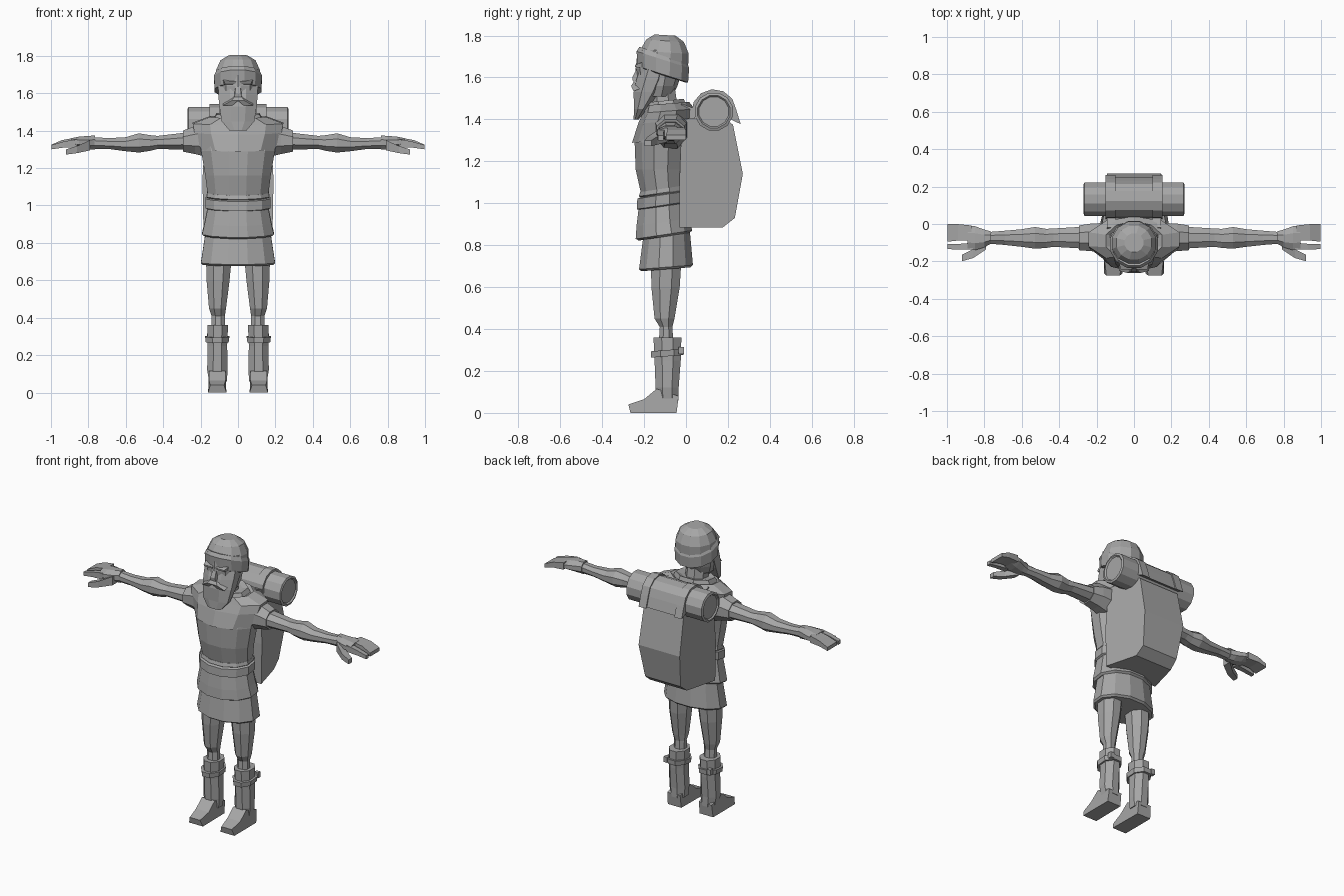
import bpy, bmesh, math

GREY = bpy.data.materials.new("mid_grey")
GREY.diffuse_color = (.38, .38, .38, 1)


def finish(name, bm, mirror=False):
    bmesh.ops.recalc_face_normals(bm, faces=bm.faces)
    me = bpy.data.meshes.new(name)
    bm.to_mesh(me)
    bm.free()
    me.materials.append(GREY)
    ob = bpy.data.objects.new(name, me)
    bpy.context.collection.objects.link(ob)
    if mirror:
        ob.modifiers.new("mirror", 'MIRROR').use_mirror_merge = False
    return ob


def loft(name, sections, n=8, axis='z', tilt=0.0, mirror=False):
    """Skin n-sided rings. Section = (position, a0, a1, b0, b1);
    a,b are x,y on the z axis, or y,z on the x axis."""
    bm = bmesh.new()
    rings = []
    k = 1 / math.cos(math.pi / n)
    for p, a0, a1, b0, b1 in sections:
        ring = []
        for i in range(n):
            t = 2 * math.pi * (i + .5) / n
            a = (a0 + a1) / 2 + (a1 - a0) / 2 * k * math.cos(t)
            db = (b1 - b0) / 2 * k * math.sin(t)
            b = (b0 + b1) / 2 + db
            q = p + tilt * db
            ring.append(bm.verts.new((a, b, q) if axis == 'z' else (q, a, b)))
        rings.append(ring)
    for r, s in zip(rings, rings[1:]):
        for i in range(n):
            j = (i + 1) % n
            bm.faces.new((r[i], r[j], s[j], s[i]))
    bm.faces.new(rings[0])
    bm.faces.new(rings[-1])
    return finish(name, bm, mirror)


def body(name, sections, n=12, tilt=0.0):
    """Centred loft: section = (z, half width, y front, y back)."""
    return loft(name, [(z, -w, w, f, b) for z, w, f, b in sections], n, tilt=tilt)


def prism(name, pts, mirror=False):
    """Side profile with its own x range per point: (y, z, x0, x1)."""
    bm = bmesh.new()
    lo = [bm.verts.new((a, y, z)) for y, z, a, b in pts]
    hi = [bm.verts.new((b, y, z)) for y, z, a, b in pts]
    bm.faces.new(lo)
    bm.faces.new(hi)
    for i in range(len(pts)):
        j = (i + 1) % len(pts)
        bm.faces.new((lo[i], lo[j], hi[j], hi[i]))
    return finish(name, bm, mirror)


# Legs and boots
loft("leg", [(.33, .07, .142, -.13, -.06), (.41, .07, .142, -.125, -.065),
             (.45, .064, .155, -.15, -.055), (.6, .045, .168, -.165, -.03),
             (.76, .03, .172, -.168, -.02)], mirror=True)
loft("boot_shaft", [(.06, .06, .155, -.14, -.035), (.12, .055, .165, -.145, -.035),
                    (.25, .058, .162, -.15, -.025), (.36, .053, .163, -.155, -.022)],
     mirror=True)
loft("boot_strap", [(.27, .05, .172, -.166, -.012), (.3, .046, .176, -.168, -.01)],
     tilt=.08, mirror=True)
prism("boot_buckle", [(-.035, .28, .14, .165), (-.01, .28, .14, .165),
                      (-.01, .315, .14, .165), (-.035, .315, .14, .165)], mirror=True)
prism("foot", [(-.275, .04, .075, .148), (-.265, 0, .062, .16), (-.045, 0, .065, .16),
               (-.035, .08, .066, .156), (-.14, .115, .066, .156),
               (-.2, .065, .066, .156)], mirror=True)

# Tunic: two skirts, belt, chest with sloping shoulders
body("lower_skirt", [(.685, .188, -.212, .022), (.695, .198, -.224, .033),
                     (.84, .176, -.205, .02), (.9, .16, -.19, .01)], tilt=.08)
body("upper_skirt", [(.84, .18, -.225, .015), (.85, .192, -.24, .03),
                     (.91, .178, -.236, .015), (1.0, .16, -.225, 0)], tilt=.15)
body("belt", [(.985, .165, -.22, 0), (.99, .174, -.235, .01),
              (1.04, .175, -.232, .01), (1.045, .16, -.215, 0)], tilt=.15)
body("lower_belt_edge", [(1.04, .16, -.21, 0), (1.05, .168, -.225, .005),
                         (1.07, .165, -.218, 0)], tilt=.15)
body("chest", [(1.04, .16, -.213, -.005), (1.16, .175, -.24, 0),
               (1.29, .197, -.245, .01), (1.38, .21, -.215, .015)])
body("shoulder_mantle", [(1.3, .196, -.25, .03), (1.39, .232, -.222, .035),
                         (1.44, .242, -.2, .035), (1.475, .15, -.19, .01),
                         (1.45, .1, -.17, -.01)], n=10, tilt=.08)
body("collar", [(1.44, .14, -.2, .005), (1.49, .115, -.18, -.01),
                (1.48, .08, -.16, -.03)], n=8, tilt=.1)

# Arms and sleeves
loft("sleeve", [(.17, -.155, .005, 1.26, 1.44), (.23, -.145, .002, 1.275, 1.425),
                (.295, -.14, -.008, 1.288, 1.4), (.29, -.125, -.02, 1.305, 1.385)],
     axis='x', mirror=True)
loft("arm", [(.26, -.132, -.014, 1.298, 1.392), (.43, -.122, -.024, 1.302, 1.372),
             (.47, -.128, -.026, 1.292, 1.376), (.53, -.132, -.016, 1.283, 1.386),
             (.6, -.122, -.028, 1.29, 1.365), (.69, -.112, -.036, 1.302, 1.36),
             (.79, -.104, -.044, 1.302, 1.366)], axis='x', mirror=True)
loft("palm", [(.765, -.105, -.04, 1.298, 1.374), (.8, -.125, -.03, 1.3, 1.372),
              (.85, -.14, -.012, 1.308, 1.368), (.89, -.135, -.01, 1.318, 1.36)],
     axis='x', mirror=True)
for name, secs in {
    "joined_fingers": [(.87, -.09, -.008, 1.318, 1.362), (.94, -.088, -.001, 1.316, 1.35),
                       (.998, -.095, 0, 1.302, 1.325)],
    "fore_finger": [(.86, -.136, -.1, 1.312, 1.355), (.93, -.137, -.106, 1.31, 1.342),
                    (.998, -.134, -.108, 1.3, 1.323)],
    "thumb": [(.79, -.135, -.08, 1.295, 1.35), (.86, -.182, -.135, 1.28, 1.318),
              (.92, -.199, -.165, 1.272, 1.3)],
}.items():
    loft(name, secs, 4, 'x', mirror=True)

# Neck, head and beard
body("neck", [(1.43, .065, -.175, -.035), (1.56, .06, -.18, -.055)], n=8)
body("head", [(1.51, .08, -.21, -.07), (1.56, .098, -.228, -.045), (1.64, .105, -.235, -.02),
              (1.73, .11, -.225, -.01)], n=10)
body("beard", [(1.4, .045, -.25, -.225), (1.45, .087, -.248, -.185),
               (1.53, .1, -.25, -.12), (1.59, .105, -.237, -.09),
               (1.64, .106, -.22, -.08)], n=8)
prism("moustache", [(-.248, 1.58, 0, .02), (-.262, 1.56, 0, .035), (-.25, 1.535, .03, .08),
                    (-.22, 1.545, .01, .08)], mirror=True)
prism("nose", [(-.225, 1.665, -.01, .01), (-.256, 1.6, -.016, .016),
               (-.253, 1.58, -.02, .02), (-.22, 1.58, -.022, .022)])
prism("brow", [(-.242, 1.65, .012, .07), (-.243, 1.66, .012, .072),
               (-.21, 1.672, .01, .08), (-.21, 1.645, .01, .075)], mirror=True)

# Cap with tilted turned-up band
body("cap_band", [(1.61, .11, -.22, .0), (1.615, .125, -.23, .01),
                  (1.685, .128, -.236, .015), (1.71, .115, -.222, .004)], tilt=-.32)
body("cap_crown", [(1.66, .12, -.226, .01), (1.72, .118, -.22, .013),
                   (1.775, .094, -.19, -.01), (1.802, .05, -.15, -.05)], tilt=-.06)

# Backpack, tapering to the rear
prism("backpack", [(-.03, .885, -.185, .185), (.176, .885, -.13, .13),
                   (.233, .93, -.125, .125), (.271, 1.14, -.145, .145),
                   (.224, 1.375, -.14, .14), (.16, 1.42, -.14, .14),
                   (-.02, 1.4, -.175, .175), (-.03, 1.14, -.19, .19)])

# Bedroll with sunken ends, cover flap and two straps
CY, CZ = .133, 1.437
loft("bedroll", [(x, CY - r, CY + r, CZ - r, CZ + r) for x, r in
                 ((-.262, .07), (-.27, .077), (-.265, .09), (.265, .09),
                  (.27, .077), (.262, .07))], n=12, axis='x')


def wrap(name, r0, r1, flare, a, b, mirror=False):
    angles = [math.radians(d) for d in range(-25, 186, 30)]
    arc = [(r1 + (flare if i == 0 else 0), t) for i, t in enumerate(angles)]
    arc += [(r0, t) for t in reversed(angles)]
    prism(name, [(CY + r * math.cos(t), CZ + r * math.sin(t), a, b) for r, t in arc], mirror)


wrap("bedroll_flap", .083, .1, .03, -.145, .145)
wrap("bedroll_strap", .083, .107, .034, .1, .152, True)
prism("pack_shoulder_strap", [(.04, 1.38, .1, .145), (.045, 1.45, .1, .145),
                              (-.02, 1.475, .1, .145), (-.04, 1.45, .1, .145)], mirror=True)
